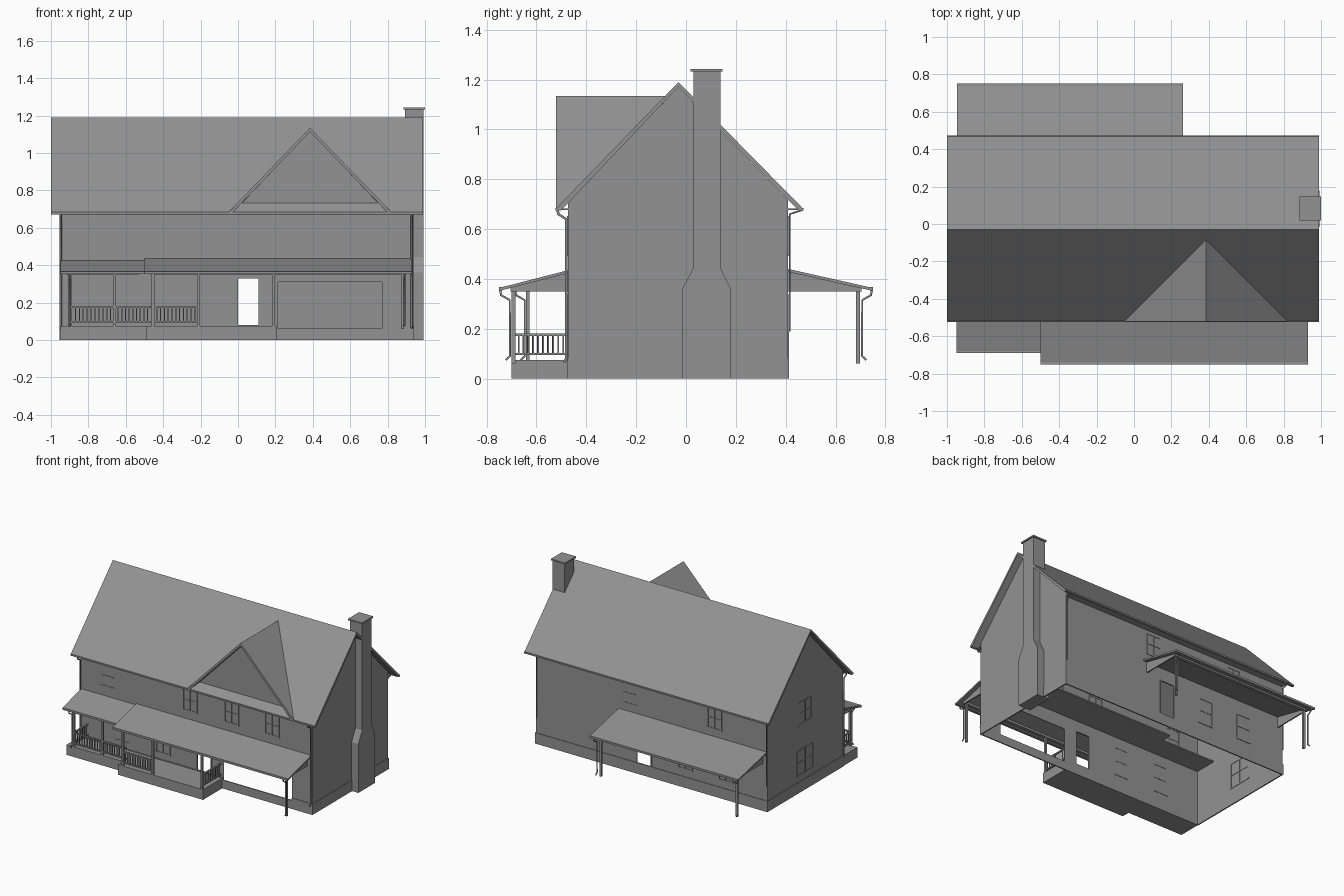
import bpy, bmesh
from mathutils import Vector

if "Cube" in bpy.data.objects:
    bpy.data.objects.remove(bpy.data.objects["Cube"])

grey = bpy.data.materials.new("mid_grey")
grey.diffuse_color = (0.29, 0.29, 0.29, 1)
grey.use_nodes = True
grey.node_tree.nodes["Principled BSDF"].inputs["Base Color"].default_value = grey.diffuse_color


def finish(name, bm):
    bmesh.ops.recalc_face_normals(bm, faces=bm.faces[:])
    me = bpy.data.meshes.new(name)
    bm.to_mesh(me)
    bm.free()
    me.materials.append(grey)
    ob = bpy.data.objects.new(name, me)
    bpy.context.collection.objects.link(ob)
    return ob


def boxes(name, items):
    """One object made of boxes given as (x0, x1, y0, y1, z0, z1)."""
    bm = bmesh.new()
    for x0, x1, y0, y1, z0, z1 in items:
        vs = bmesh.ops.create_cube(bm, size=1)["verts"]
        for v in vs:
            v.co = Vector((x1 if v.co.x > 0 else x0, y1 if v.co.y > 0 else y0, z1 if v.co.z > 0 else z0))
    return finish(name, bm)


def prism_x(name, profile, x0, x1):
    """Extrude a (y, z) outline along x."""
    bm = bmesh.new()
    f = bm.faces.new([bm.verts.new((x0, y, z)) for y, z in profile])
    r = bmesh.ops.extrude_face_region(bm, geom=[f])
    bmesh.ops.translate(bm, verts=[g for g in r["geom"] if isinstance(g, bmesh.types.BMVert)], vec=(x1 - x0, 0, 0))
    return finish(name, bm)


def pipe(name, pts, r=0.006):
    cu = bpy.data.curves.new(name, "CURVE")
    cu.dimensions = "3D"
    cu.bevel_depth = r
    cu.bevel_resolution = 1
    cu.use_fill_caps = True
    cu.materials.append(grey)
    sp = cu.splines.new("POLY")
    sp.points.add(len(pts) - 1)
    for p, c in zip(sp.points, pts):
        p.co = (*c, 1)
    bpy.context.collection.objects.link(bpy.data.objects.new(name, cu))


def cut(target, cutter):
    m = target.modifiers.new("cut", "BOOLEAN")
    m.operation, m.object, m.solver = "DIFFERENCE", cutter, "EXACT"
    bpy.context.view_layer.objects.active = target
    bpy.ops.object.modifier_apply(modifier=m.name)
    bpy.data.objects.remove(cutter)


X0, X1, Y0, Y1 = -0.95, 0.937, -0.473, 0.41
YR = -0.03

# hollow house body and foundation ring, door passage and wide front opening
body = prism_x("house_walls", [(Y0, 0.05), (Y1, 0.05), (Y1, 0.715), (YR, 1.17), (Y0, 0.715)], X0, X1)
base = boxes("foundation", [(X0 - .004, X1 + .004, Y0 - .004, Y1 + .004, 0, 0.08)])
w = .005
for part in (body, base):
    cut(part, prism_x("cutter", [(Y0 + w, -.1), (Y1 - w, -.1), (Y1 - w, 0.71), (YR, 1.163), (Y0 + w, 0.71)],
                      X0 + w, X1 - w))
    cut(part, boxes("cutter", [(0.215, 0.77, -0.6, -0.3, 0.062, 0.31)]))
cut(body, boxes("cutter", [(0, 0.11, -0.6, 0.6, 0.081, 0.33)]))
# porch roofs carry on inside the walls as a flat ceiling strip
boxes("inner_ceiling", [(X0 + w, -0.5, Y0, -0.30, 0.41, 0.42), (-0.5, X1 - w, Y0, -0.22, 0.41, 0.42)])

# main roof
prism_x("main_roof", [(-0.522, 0.682), (YR, 1.19), (0.47, 0.682), (0.466, 0.672), (0.45, 0.676),
                      (YR, 1.172), (-0.50, 0.676), (-0.518, 0.672)], -1, 0.99)
boxes("eave_trim", [(-1, 0.99, -0.523, -0.508, 0.674, 0.685), (-1, 0.99, 0.455, 0.472, 0.674, 0.685),
                    (X0, X1, -0.51, Y0, 0.676, 0.682), (X0, X1, Y1, 0.46, 0.676, 0.682)])

# front gable roof, two sloping slabs running back into the main roof
GX, GZ, GW, t = 0.385, 1.135, 0.437, 0.022
bm = bmesh.new()
for s in (-1, 1):
    top = [bm.verts.new(c) for c in [(GX + s * GW, -0.522, 0.682), (GX, -0.522, GZ), (GX, -0.083, GZ)]]
    low = [bm.verts.new(c) for c in [(GX + s * (GW - t), -0.522, 0.682), (GX, -0.522, GZ - t), (GX, -0.083, GZ - t)]]
    bm.faces.new(top)
    bm.faces.new(low[::-1])
    for i in range(3):
        j = (i + 1) % 3
        bm.faces.new((top[i], low[i], low[j], top[j]))
finish("gable_roof", bm)
# gable wall, set back under the overhang
bm = bmesh.new()
bm.faces.new([bm.verts.new(c) for c in [(GX - .405, Y0, 0.69), (GX + .405, Y0, 0.69), (GX, Y0, 1.115)]])
finish("gable_wall", bm)

# chimney with shoulders and cap
prism_x("chimney", [(-0.015, 0), (0.18, 0), (0.18, 0.36), (0.138, 0.445), (0.138, 1.232),
                    (0.03, 1.232), (0.03, 0.445), (-0.015, 0.36)], 0.893, 0.992)
boxes("chimney_cap", [(0.885, 1.0, 0.018, 0.146, 1.232, 1.243)])


# porch roofs
def porch_roof(name, x0, x1, yo, yi, zi, ze=0.364):
    prism_x(name, [(yo, ze), (yi, zi), (yi, zi - .012), (yo, ze - .012)], x0, x1)
    s = 1 if yo > 0 else -1
    ya, yb = sorted((yo - s * .045, yo - s * .068))
    boxes(name + "_beam", [(x0 + .03, x1 - .03, ya, yb, 0.35, 0.366)])
    for x in (x0 + .03, x1 - .04):  # closed triangular ends
        prism_x(name + "_end", [(yo - s * .045, 0.35), (yi, 0.35), (yi, zi - .01), (yo - s * .045, 0.366)], x, x + .01)
    boxes(name + "_gutter", [(x0, x1, *sorted((yo, yo - s * .012)), ze - .012, ze + .003)])


porch_roof("front_porch_roof_left", X0, -0.50, -0.69, Y0, 0.425)
porch_roof("front_porch_roof_right", -0.50, 0.93, -0.75, Y0, 0.435)
porch_roof("back_porch_roof", -0.947, 0.263, 0.75, Y1, 0.44)

# front porch deck
boxes("porch_deck", [(X0, -0.49, -0.64, Y0, 0, 0.075), (-0.49, 0.205, -0.70, Y0, 0, 0.075)])

# porch posts
posts = [(-0.895, -0.635, .074), (-0.66, -0.635, .074), (-0.455, -0.692, .074), (-0.21, -0.692, .074),
         (0.19, -0.692, .074), (0.88, -0.692, .06), (-0.90, 0.69, .06), (0.21, 0.69, .06)]
boxes("porch_posts", [(x - .0075, x + .0075, y - .0075, y + .0075, z, 0.352) for x, y, z in posts])


# railings with balusters
def railing(name, a, b):
    lo, hi = Vector(a), Vector(b)
    dx, dy = (0, .006) if abs(hi.x - lo.x) > abs(hi.y - lo.y) else (.006, 0)
    items = [(lo.x - dx, hi.x + dx, lo.y - dy, hi.y + dy, z, z + .009) for z in (0.094, 0.172)]
    n = max(2, round((hi - lo).length / 0.02))
    for i in range(1, n):
        p = lo.lerp(hi, i / n)
        items.append((p.x - .003, p.x + .003, p.y - .003, p.y + .003, 0.095, 0.175))
    boxes(name, items)


railing("railing_left_front", (-0.89, -0.635), (-0.66, -0.635))
railing("railing_mid_front", (-0.66, -0.635), (-0.465, -0.635))
railing("railing_right_front", (-0.455, -0.692), (-0.21, -0.692))
railing("railing_left_end", (-0.895, -0.635), (-0.895, Y0))
railing("railing_right_end", (0.19, -0.692), (0.19, Y0))


# windows: thin frame, glazing bars and sill, seen on both faces of the wall
def window(name, wall, c, z0, z1, w=0.11):
    h, d, b = w / 2, .0055, .004
    bars = [(c - h - b, c - h + b, z0, z1), (c + h - b, c + h + b, z0, z1), (c - b / 2, c + b / 2, z0, z1)]
    bars += [(c - h, c + h, z - b / 2, z + b / 2) for z in (z0, (z0 + z1) / 2, z1)]
    bars.append((c - h - .008, c + h + .008, z0 - .008, z0))
    pos = {"front": Y0 + .002, "back": Y1 - .002, "left": X0 + .002}[wall]
    if wall == "left":
        boxes(name, [(pos - d, pos + d, a, e, f, g) for a, e, f, g in bars])
    else:
        boxes(name, [(a, e, pos - d, pos + d, f, g) for a, e, f, g in bars])


for x in (-0.73, -0.06, 0.28, 0.61):
    window("front_upper_window", "front", x, 0.50, 0.65)
for x in (-0.62, -0.28):
    window("front_lower_window", "front", x, 0.13, 0.33)
for x in (-0.52, 0.17):
    window("back_upper_window", "back", x, 0.50, 0.65)
for x in (-0.61, -0.28):
    window("back_lower_window", "back", x, 0.14, 0.32)
window("left_upper_window", "left", -0.03, 0.50, 0.66, 0.15)
window("left_lower_window", "left", -0.03, 0.13, 0.31, 0.18)

# door frames
frames = []
for y in (Y0, Y1):
    for a, b, z0, z1 in ((-.008, 0, .08, .338), (.11, .118, .08, .338), (0, .11, .33, .338)):
        frames.append((a, b, y - .004, y + .004, z0, z1))
boxes("door_frames", frames)

# downspouts on house corners and porches
for x in (X0 + .002, X1 - .008):
    pipe("front_downspout", [(x, -0.515, 0.675), (x, -0.512, 0.66), (x, -0.481, 0.64), (x, -0.481, 0.08), (x, -0.49, 0.065)])
    pipe("back_downspout", [(x, 0.462, 0.675), (x, 0.416, 0.66), (x, 0.416, 0.19)], .004)
for x, y, s in ((-0.90, -0.685, -1), (0.89, -0.745, -1), (-0.92, 0.745, 1), (0.23, 0.745, 1)):
    pipe("porch_downspout", [(x, y, 0.352), (x, y - s * .003, 0.335), (x, y - s * .038, 0.315),
                             (x, y - s * .038, 0.09), (x, y - s * .022, 0.075)], .005)
